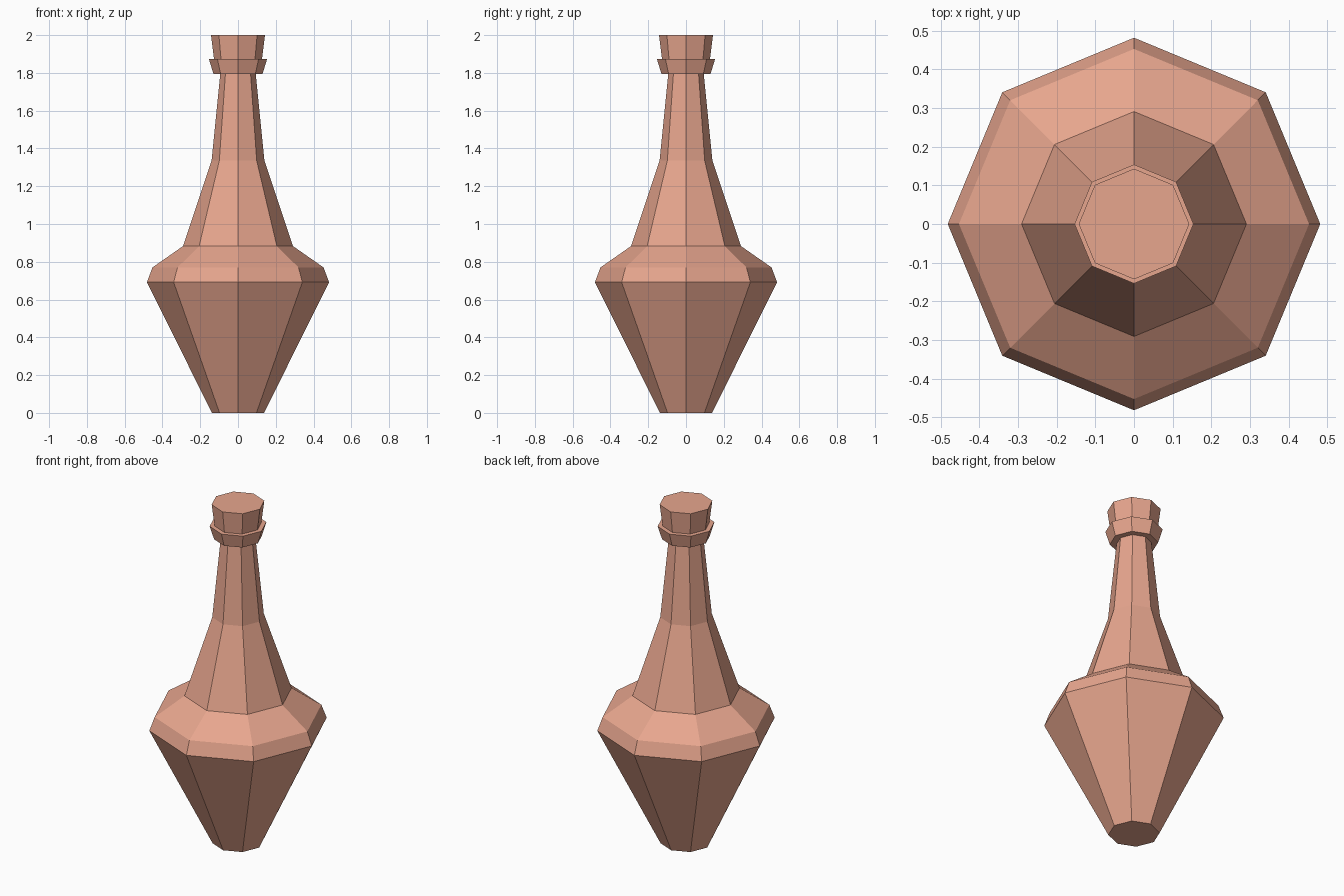
import bpy, bmesh
from math import cos, sin, tau

if "Cube" in bpy.data.objects:
    bpy.data.objects.remove(bpy.data.objects["Cube"])

SIDES = 8

glass = bpy.data.materials.new("terracotta")
glass.diffuse_color = (0.80, 0.38, 0.27, 1)
glass.use_nodes = True
glass.node_tree.nodes["Principled BSDF"].inputs["Base Color"].default_value = glass.diffuse_color


def lathe(name, profile, cap_bottom=True):
    """Revolve (radius, z) points into an eight-sided, flat-faced solid."""
    bm = bmesh.new()
    rings = [[bm.verts.new((r * cos(tau * i / SIDES), r * sin(tau * i / SIDES), z))
              for i in range(SIDES)] for r, z in profile]
    for low, high in zip(rings, rings[1:]):
        for i in range(SIDES):
            j = (i + 1) % SIDES
            bm.faces.new((low[i], low[j], high[j], high[i]))
    if cap_bottom:
        bm.faces.new(rings[0][::-1])
    bm.faces.new(rings[-1])
    mesh = bpy.data.meshes.new(name)
    bm.to_mesh(mesh)
    bm.free()
    mesh.materials.append(glass)
    obj = bpy.data.objects.new(name, mesh)
    bpy.context.collection.objects.link(obj)
    return obj


# Bottle: tapered body, shoulder, neck and flared lip
lathe("bottle", [
    (0.138, 0.0), (0.482, 0.692), (0.453, 0.77), (0.291, 0.883),
    (0.14, 1.335), (0.094, 1.795), (0.13, 1.795), (0.154, 1.873),
])

# Stopper resting on the lip (underside hidden by the bottle)
lathe("stopper", [(0.127, 1.873), (0.143, 2.0)], cap_bottom=False)
